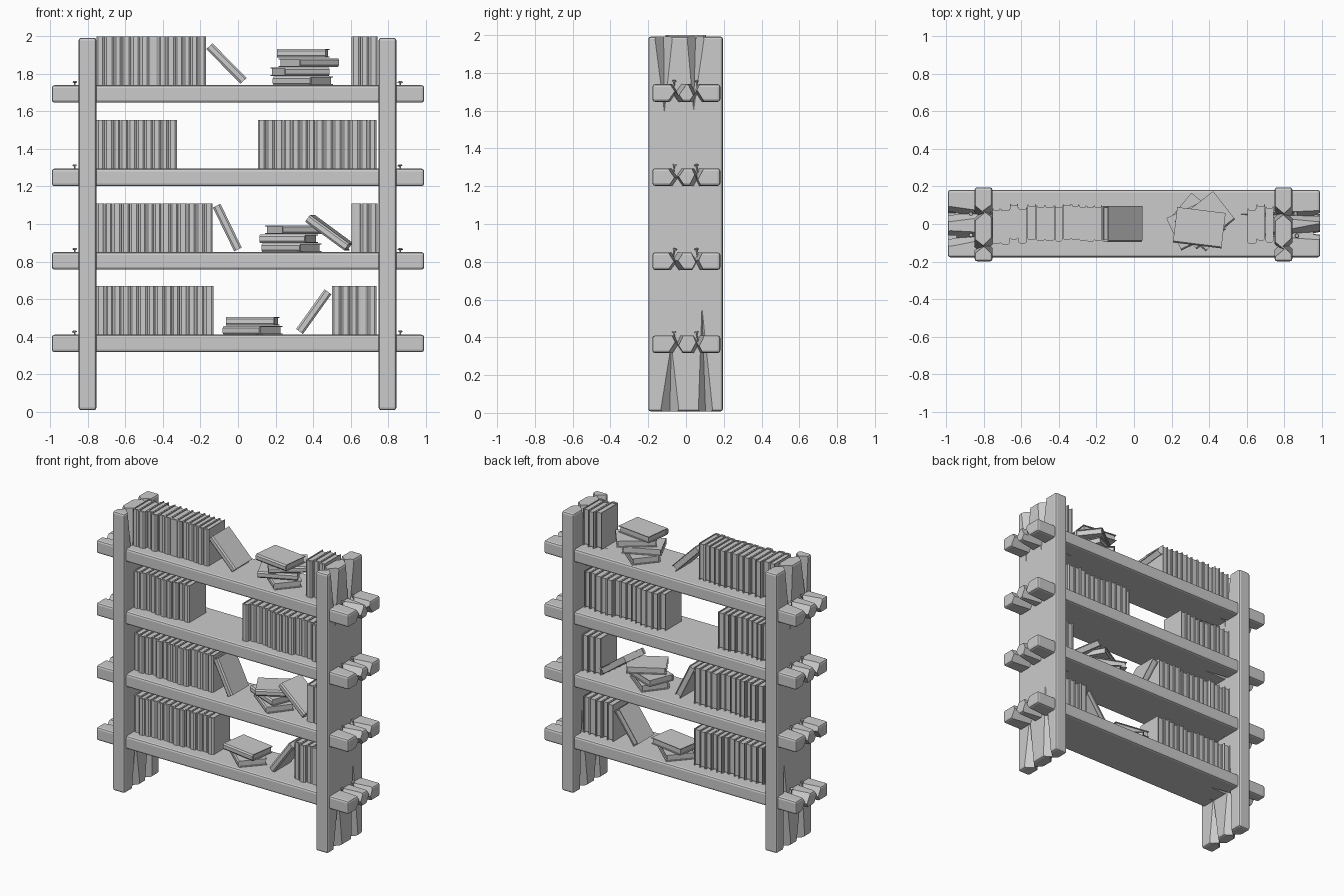
import bpy, bmesh, random
from math import radians
from mathutils import Matrix, Vector

if "Cube" in bpy.data.objects:
    bpy.data.objects.remove(bpy.data.objects["Cube"])

random.seed(4)
T, R = Matrix.Translation, Matrix.Rotation
BH, BD, BT = 0.26, 0.19, 0.045          # book height, depth, thickness
SHELF_TOPS = [0.41, 0.85, 1.295, 1.74]


def finish(bm, name):
    bmesh.ops.recalc_face_normals(bm, faces=bm.faces)
    mesh = bpy.data.meshes.new(name)
    bm.to_mesh(mesh)
    bm.free()
    return mesh


def add(name, mesh, matrix=Matrix()):
    ob = bpy.data.objects.new(name, mesh)
    bpy.context.collection.objects.link(ob)
    ob.matrix_world = matrix
    return ob


def board(name, thick, width, length, matrix, cracks, depth, spread):
    """Bevelled plank along z, split at both ends by tapering V cracks."""
    bm = bmesh.new()
    bmesh.ops.create_cube(bm, size=1, matrix=Matrix.Diagonal((thick, width, length, 1)))
    bmesh.ops.bevel(bm, geom=bm.edges[:], offset=0.014, segments=2, profile=0.5, affect='EDGES')
    ob = add(name, finish(bm, name))
    bm = bmesh.new()
    for end, y, size in cracks:
        for side in (-1, 1):
            ln = size * random.uniform(0.85, 1.1)
            tilt = R(random.uniform(-0.07, 0.07), 4, 'X')
            w = spread * random.uniform(0.8, 1.2)
            scale = Matrix.Diagonal((depth, w, -end * ln, 1))
            place = T((side * thick / 2, y + random.uniform(-0.008, 0.008),
                       end * (length / 2 + 0.01 - ln / 2)))
            bmesh.ops.create_cone(bm, cap_ends=True, segments=4, radius1=1, radius2=0,
                                  depth=1, matrix=place @ tilt @ scale)
    cutter = add(name + "_cutter", finish(bm, name + "_cutter"))
    cutter.hide_render = True
    mod = ob.modifiers.new("cracks", 'BOOLEAN')
    mod.object, mod.operation, mod.solver, mod.use_self = cutter, 'DIFFERENCE', 'EXACT', True
    bpy.context.view_layer.update()
    mesh = bpy.data.meshes.new_from_object(ob.evaluated_get(bpy.context.evaluated_depsgraph_get()))
    ob.modifiers.clear()
    ob.data = mesh
    bpy.data.objects.remove(cutter)
    ob.matrix_world = matrix


# Side uprights
for label, x in (("left", -0.802), ("right", 0.797)):
    board(label + "_upright", 0.095, 0.395, 1.985, T((x, -0.002, 1.0)),
          [(1, -0.12, 0.38), (1, 0.055, 0.45), (-1, -0.075, 0.38), (-1, 0.095, 0.6)], 0.052, 0.042)

# Shelves, laid along x
for i, top in enumerate(SHELF_TOPS):
    s = 1 if i % 2 else -1
    board(f"shelf_{i + 1}", 0.093, 0.36, 1.985,
          T((0, 0.002, top - 0.0465)) @ R(radians(90), 4, 'Y'),
          [(1, -0.06 * s, 0.32), (1, 0.05 * s, 0.4), (-1, -0.06 * s, 0.4), (-1, 0.055 * s, 0.3)],
          0.065, 0.038)

# Nails
bm = bmesh.new()
bmesh.ops.create_cone(bm, cap_ends=True, segments=6, radius1=0.003, radius2=0.004, depth=0.08,
                      matrix=T((0, 0, -0.02)))
bmesh.ops.create_cone(bm, cap_ends=True, segments=8, radius1=0.012, radius2=0.009, depth=0.006,
                      matrix=T((0, 0, 0.018)))
nail = finish(bm, "nail")
for i, top in enumerate(SHELF_TOPS):
    for x in (-0.87, 0.865):
        for y in (-0.063, 0.058):
            tilt = R(random.uniform(-0.25, 0.25), 4, 'X') @ R(random.uniform(-0.25, 0.25), 4, 'Y')
            add(f"nail_{i + 1}", nail, T((x, y, top)) @ tilt)

# Book: C-shaped cover with a bowed spine at -y, and an inset page block
bm = bmesh.new()
h, f, c = BT / 2, BD / 2, 0.005
half = [(h, f), (h, -f + 0.008), (h * 0.55, -f)]
inner = [(h - c, -f + 0.013), (h - c, f)]
outline = half + [(-x, y) for x, y in half[::-1]] + [(-x, y) for x, y in inner[::-1]] + inner
face = bm.faces.new([bm.verts.new((x, y, 0)) for x, y in outline])
ext = bmesh.ops.extrude_face_region(bm, geom=[face])
bmesh.ops.translate(bm, vec=(0, 0, BH), verts=[v for v in ext["geom"] if isinstance(v, bmesh.types.BMVert)])
bmesh.ops.create_cube(bm, size=1, matrix=T((0, 0.001, BH / 2)) @
                      Matrix.Diagonal((BT - 2 * c, BD - 0.018, BH - 0.014, 1)))
book = finish(bm, "book")

# Upright rows: shelf, x start, x end, count
rows = [(0, -0.755, -0.13, 14), (0, 0.50, 0.738, 5),
        (1, -0.755, -0.135, 14), (1, 0.605, 0.745, 3),
        (2, -0.755, -0.325, 10), (2, 0.105, 0.738, 14),
        (3, -0.755, -0.17, 13), (3, 0.605, 0.745, 3)]
for shelf, x0, x1, n in rows:
    widths = [random.uniform(0.85, 1.15) for _ in range(n)]
    k = (x1 - x0) / sum(widths)
    x = x0
    for w in widths:
        w *= k
        add(f"row_book_{shelf + 1}", book,
            T((x + w / 2, random.uniform(-0.016, 0.012), SHELF_TOPS[shelf])) @
            Matrix.Diagonal((w * 0.98 / BT, 1, 1, 1)))
        x += w

# Leaning books: bottom centre x, z, lean angle, turn about z
for x, z, lean, turn in [(0.328, 0.427, 35.6, 0), (0.0, 0.864, -26, 0),
                         (0.592, 0.877, -54, -8), (0.03, 1.763, -44.7, 0)]:
    add("leaning_book", book, T((x, 0, z)) @ R(radians(turn), 4, 'Z') @ R(radians(lean), 4, 'Y'))

# Flat piles: shelf, then centre x, y and turn for each book from the bottom up
piles = [(0, [(0.078, 0.0, -42), (0.078, 0.0, -9)]),
         (1, [(0.285, 0.0, -38), (0.27, 0.01, -22), (0.305, 0.0, 30)]),
         (3, [(0.345, 0.01, -40), (0.33, 0.0, 25), (0.378, 0.02, 38), (0.348, -0.02, -7)])]
for shelf, books in piles:
    for i, (x, y, turn) in enumerate(books):
        z = SHELF_TOPS[shelf] + BT / 2 + i * 0.049
        add("pile_book", book, T((x, y, z)) @ R(radians(turn), 4, 'Z') @
            R(radians(90), 4, 'Y') @ T((0, 0, -BH / 2)))
